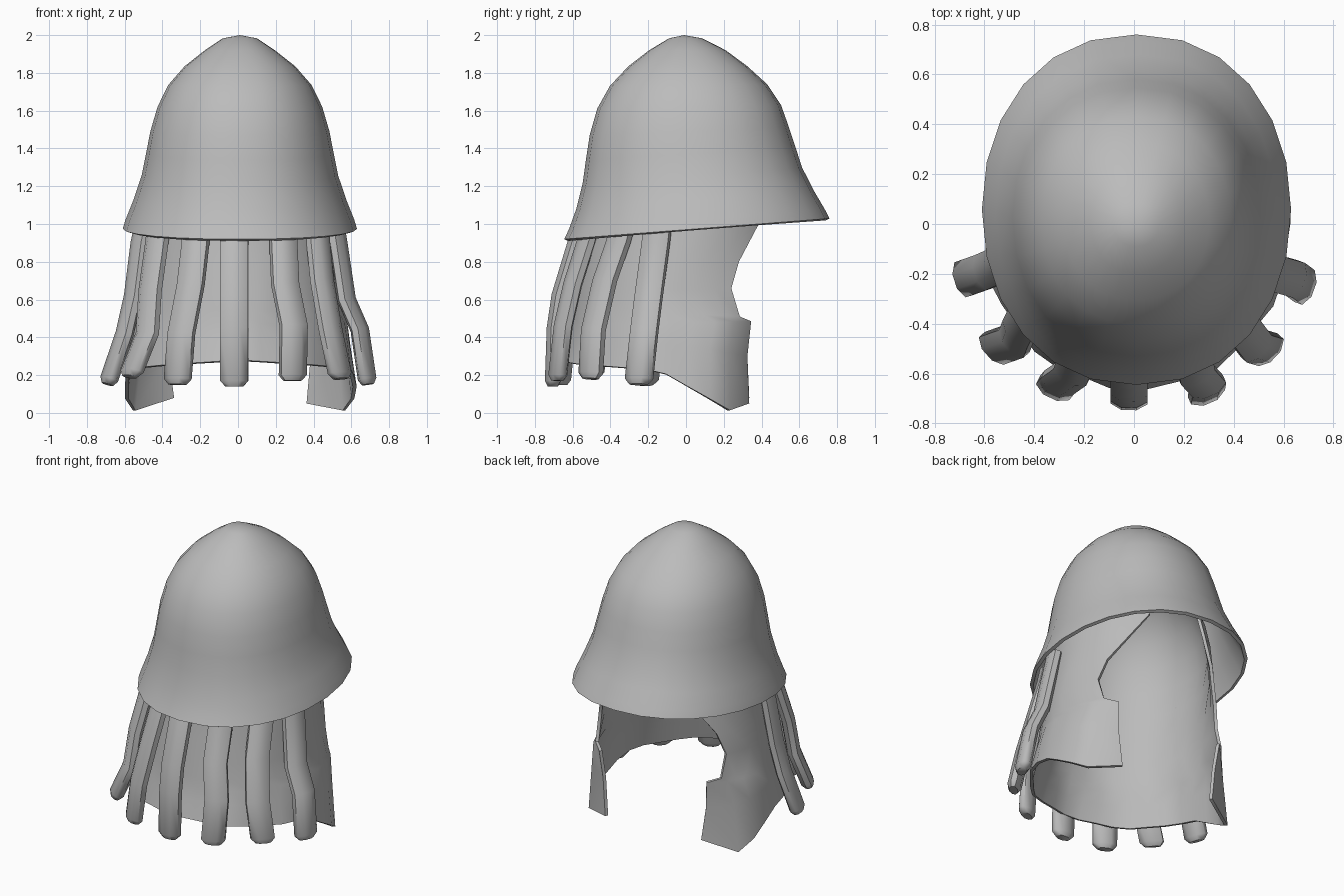
import bpy, bmesh, math
from mathutils import Vector

grey = bpy.data.materials.new("warm_grey")
grey.diffuse_color = (0.5, 0.5, 0.5, 1)


def make(name, bm, angle=40, thickness=0):
    bmesh.ops.recalc_face_normals(bm, faces=bm.faces)
    me = bpy.data.meshes.new(name)
    bm.to_mesh(me)
    bm.free()
    me.materials.append(grey)
    ob = bpy.data.objects.new(name, me)
    bpy.context.collection.objects.link(ob)
    bpy.ops.object.select_all(action='DESELECT')
    ob.select_set(True)
    bpy.context.view_layer.objects.active = ob
    if thickness:
        mod = ob.modifiers.new("thickness", 'SOLIDIFY')
        mod.thickness = thickness
        mod.offset = -1
        bpy.ops.object.modifier_apply(modifier=mod.name)
    bpy.ops.object.shade_smooth_by_angle(angle=math.radians(angle))
    return ob


def loft(bm, rings, closed=True):
    rows = [[bm.verts.new(p) for p in r] for r in rings]
    for a, b in zip(rows, rows[1:]):
        n = len(a)
        for i in range(n if closed else n - 1):
            j = (i + 1) % n
            bm.faces.new((a[i], a[j], b[j], b[i]))
    return rows


def power(v, p):
    return math.copysign(abs(v) ** p, v)


# Bell-shaped hood: mid height, tilt, half width, front y, back y
SIDES = 24
HOOD = [(0.97, 0.078, 0.62, -0.645, 0.76), (1.02, 0.078, 0.605, -0.62, 0.735),
        (1.12, 0.075, 0.565, -0.582, 0.68), (1.255, 0.07, 0.52, -0.547, 0.615),
        (1.37, 0.06, 0.497, -0.53, 0.58), (1.49, 0.04, 0.474, -0.51, 0.545),
        (1.62, 0.02, 0.436, -0.47, 0.503), (1.735, 0.01, 0.38, -0.403, 0.43),
        (1.835, 0.0, 0.293, -0.305, 0.325), (1.92, 0.0, 0.185, -0.195, 0.21),
        (1.983, 0.0, 0.09, -0.09, 0.085)]
rings = []
for z, tilt, rx, yf, yb in HOOD:
    ring = []
    for i in range(SIDES):
        a = 2 * math.pi * i / SIDES
        y = (yf + yb) / 2 + (yb - yf) / 2 * power(math.cos(a), 0.97)
        ring.append((0.01 + rx * power(math.sin(a), 0.9), y, z + tilt * y))
    rings.append(ring)
bm = bmesh.new()
rows = loft(bm, rings)
top = bm.verts.new((0.01, -0.01, 2.0))
for i in range(SIDES):
    bm.faces.new((rows[-1][i], rows[-1][(i + 1) % SIDES], top))
make("hood", bm, 50, 0.022)

# Neck curtain, open at the back, whose top closes in under the hood:
# front z, edge z, edge y, half width, front radius
CURTAIN = [(1.70, 1.70, 0.03, 0.05, 0.05), (1.66, 1.66, 0.12, 0.18, 0.18),
           (1.56, 1.56, 0.24, 0.31, 0.32), (1.42, 1.42, 0.34, 0.405, 0.42),
           (1.27, 1.28, 0.41, 0.46, 0.475), (1.12, 1.14, 0.43, 0.49, 0.505),
           (0.95, 0.99, 0.38, 0.505, 0.52), (0.78, 0.80, 0.28, 0.525, 0.545),
           (0.64, 0.66, 0.24, 0.54, 0.565), (0.54, 0.51, 0.285, 0.555, 0.58),
           (0.47, 0.485, 0.345, 0.57, 0.59), (0.38, 0.33, 0.325, 0.59, 0.61),
           (0.27, 0.04, 0.335, 0.615, 0.645)]
COLS = 24
LAST = len(CURTAIN) - 1
rings = []
for k, (zf, ze, ye, rx, ry) in enumerate(CURTAIN):
    span = math.acos(max(-1, -(ye + 0.02) / ry))
    low = max(0, (k - 5) / (LAST - 5))
    ring = []
    for i in range(COLS + 1):
        u = 2 * i / COLS - 1
        t = u * span
        x, y = rx * math.sin(t), -0.02 - ry * math.cos(t)
        ripple = 1 + 0.015 * low * math.sin(i * 1.9 + k * 0.9)
        z = zf + (ze - zf) * u * u
        if k == LAST:           # hem drops toward the back corners
            s = min(1, max(0, (y + 0.15) / 0.39))
            z = 0.28 - 0.05 * min(1, abs(u) * 1.6) - 0.22 * s
        elif k == LAST - 1:
            z = 0.39 - 0.09 * abs(u) ** 3
        if abs(u) > 0.99:       # bottom corners fold inward
            x -= math.copysign(0.15 * max(0, low - 0.6) / 0.4, x)
            if k == LAST:
                z += 0.07 if x < 0 else 0.04
        ring.append((0.01 + x * ripple, y * (ripple if abs(u) < 0.9 else 1), z))
    rings.append(ring)
bm = bmesh.new()
loft(bm, rings, False)
make("neck_curtain", bm, 50, 0.02)

# Hanging locks: flattened eight-sided tubes along short paths
LOCKS = [
    [(-0.50, -0.13, 0.99), (-0.52, -0.14, 0.90), (-0.555, -0.17, 0.62), (-0.60, -0.19, 0.42), (-0.685, -0.22, 0.17)],
    [(-0.42, -0.335, 0.99), (-0.43, -0.36, 0.90), (-0.465, -0.43, 0.65), (-0.48, -0.47, 0.42), (-0.565, -0.50, 0.21)],
    [(-0.22, -0.505, 0.99), (-0.225, -0.53, 0.90), (-0.25, -0.60, 0.68), (-0.30, -0.635, 0.42), (-0.32, -0.66, 0.17)],
    [(-0.02, -0.555, 0.98), (-0.02, -0.585, 0.90), (-0.02, -0.67, 0.62), (-0.02, -0.695, 0.45), (-0.02, -0.705, 0.16)],
    [(0.24, -0.505, 0.99), (0.24, -0.53, 0.90), (0.25, -0.60, 0.68), (0.295, -0.65, 0.46), (0.29, -0.68, 0.19)],
    [(0.42, -0.335, 0.99), (0.425, -0.36, 0.90), (0.445, -0.43, 0.70), (0.49, -0.49, 0.44), (0.54, -0.505, 0.20)],
    [(0.515, -0.15, 0.99), (0.53, -0.16, 0.90), (0.575, -0.20, 0.60), (0.645, -0.22, 0.44), (0.685, -0.25, 0.17)],
]
for n, path in enumerate(LOCKS):
    pts = [Vector(p) for p in path]
    out = Vector((pts[-1].x, pts[-1].y, 0)).normalized()
    side = Vector((-out.y, out.x, 0))
    end = (pts[-1] - pts[-2]).normalized()
    pts[-1] = pts[-1] - end * 0.01
    pts.append(pts[-1] + end * 0.03)
    rings = []
    for i, p in enumerate(pts):
        d = (pts[min(i + 1, len(pts) - 1)] - pts[max(i - 1, 0)]).normalized()
        nrm = side.cross(d).normalized()
        s = 0.65 if i == len(pts) - 1 else 1
        rings.append([p + side * (0.08 * s * math.cos(a)) + nrm * (0.045 * s * math.sin(a))
                      for a in (2 * math.pi * (j + 0.5) / 8 for j in range(8))])
    bm = bmesh.new()
    rows = loft(bm, rings)
    bm.faces.new(rows[0])
    bm.faces.new(rows[-1])
    make("hanging_lock_%d" % (n + 1), bm, 50)
